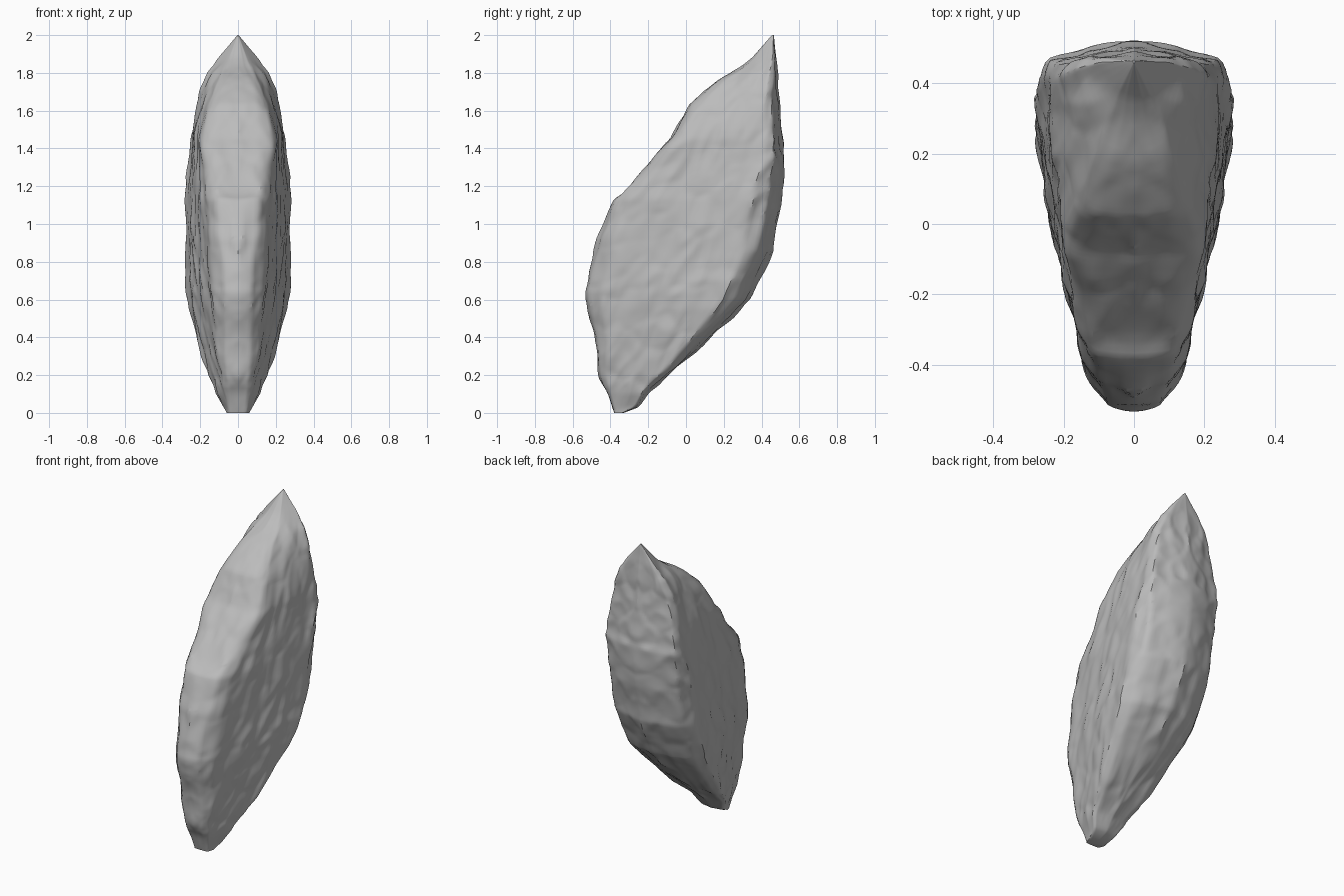
import bpy, bmesh, math
from mathutils import Vector, noise

default = bpy.data.objects.get("Cube")
if default:
    bpy.data.objects.remove(default)

# Stone material
stone = bpy.data.materials.new("grey stone")
stone.use_nodes = True
GREY = (0.5, 0.5, 0.5, 1)
stone.diffuse_color = GREY
bsdf = stone.node_tree.nodes["Principled BSDF"]
bsdf.inputs["Base Color"].default_value = GREY
bsdf.inputs["Roughness"].default_value = 0.9

# Silhouettes as (height, value)
FRONT = [(0, -.38), (.07, -.41), (.18, -.455), (.4, -.485), (.64, -.535), (.92, -.475),
         (1.13, -.385), (1.18, -.33), (1.28, -.24), (1.41, -.125), (1.45, -.085), (1.63, .02),
         (1.75, .155), (1.81, .25), (1.88, .35), (2, .455)]
BACK = [(0, -.33), (.03, -.25), (.11, -.19), (.2, -.08), (.36, .1), (.6, .34), (.76, .42),
        (.86, .465), (1.1, .505), (1.35, .53), (1.6, .5), (1.8, .485), (1.9, .478), (2, .465)]
WIDTH = [(0, .06), (.1, .12), (.2, .155), (.4, .22), (.55, .265), (.7, .285), (1, .285),
         (1.3, .272), (1.5, .247), (1.7, .205), (1.8, .165), (1.9, .09), (2, .003)]
PANEL = [(0, .045), (.3, .08), (.65, .09), (1, .12), (1.3, .16), (1.45, .19), (1.6, .16),
         (1.7, .11), (1.84, .04), (2, .001)]
# Half section: share of side width beyond the panel, share of depth
SECTION = [(0, .05), (.22, .1), (.4, .25), (.63, .45), (.83, .64), (1, .83), (.78, .915)]
ROWS, STEPS = 140, 60


def sample(table, z):
    for (a, u), (b, v) in zip(table, table[1:]):
        if z <= b:
            return u + (v - u) * (z - a) / (b - a)
    return table[-1][1]


def half_section(z):
    f, b, w, p = (sample(t, z) for t in (FRONT, BACK, WIDTH, PANEL))
    d = b - f
    pts = [(0, f), (p * .8, f + .02 * d)]
    pts += [(p + (w - p) * s, f + t * d) for s, t in SECTION]
    pts += [(w * .5, b - .04 * d), (0, b)]
    return [Vector((x, y, z)) for x, y in pts]


def resample(pts, n):
    lengths = [(b - a).length for a, b in zip(pts, pts[1:])]
    total, out = sum(lengths), []
    for i in range(n + 1):
        s, k = total * i / n, 0
        while k < len(lengths) - 1 and s > lengths[k]:
            s -= lengths[k]
            k += 1
        out.append(pts[k].lerp(pts[k + 1], min(1, s / max(lengths[k], 1e-9))))
    return out


def relief(co):
    # Long slanted strata with fine creases, chipped across
    x, y, z = abs(co.x), co.y, co.z
    along, across = z * .87 + y * .49, y * .87 - z * .49
    strata = noise.noise(Vector((x * 6, across * 9, along * 2.5)))
    crease = abs(noise.noise(Vector((x * 9, across * 12, along * 3.5 + 7)))) - .2
    cell = noise.voronoi(Vector((x * 7, across * 8, along * 5)))[0]
    chips = min(.5, cell[1] - cell[0]) - .25
    fade = min(1, z / .15, (2 - z) / .25)
    return fade * (.01 * strata - .014 * crease + .012 * chips)


# Lofted shard, both halves sharing the same relief
bm = bmesh.new()
rings = []
for r in range(ROWS + 1):
    half = resample(half_section(2 * r / ROWS), STEPS)
    mirrored = [Vector((-p.x, p.y, p.z)) for p in half[-2:0:-1]]
    rings.append([bm.verts.new(p) for p in half + mirrored])
for low, high in zip(rings, rings[1:]):
    for i in range(len(low)):
        j = (i + 1) % len(low)
        bm.faces.new((low[i], low[j], high[j], high[i]))
bm.faces.new(rings[0][::-1])
bm.faces.new(rings[-1])
bmesh.ops.recalc_face_normals(bm, faces=bm.faces)
bmesh.ops.smooth_vert(bm, verts=[v for ring in rings[1:-1] for v in ring], factor=.5,
                      use_axis_x=True, use_axis_y=True, use_axis_z=True)
bm.normal_update()
shifts = [(v, v.normal * relief(v.co)) for v in bm.verts]
for v, shift in shifts:
    v.co += shift

mesh = bpy.data.meshes.new("rock_shard")
bm.to_mesh(mesh)
bm.free()
mesh.materials.append(stone)
rock = bpy.data.objects.new("rock_shard", mesh)
bpy.context.collection.objects.link(rock)
bpy.context.view_layer.objects.active = rock
rock.select_set(True)
bpy.ops.object.shade_smooth_by_angle(angle=math.radians(30))
